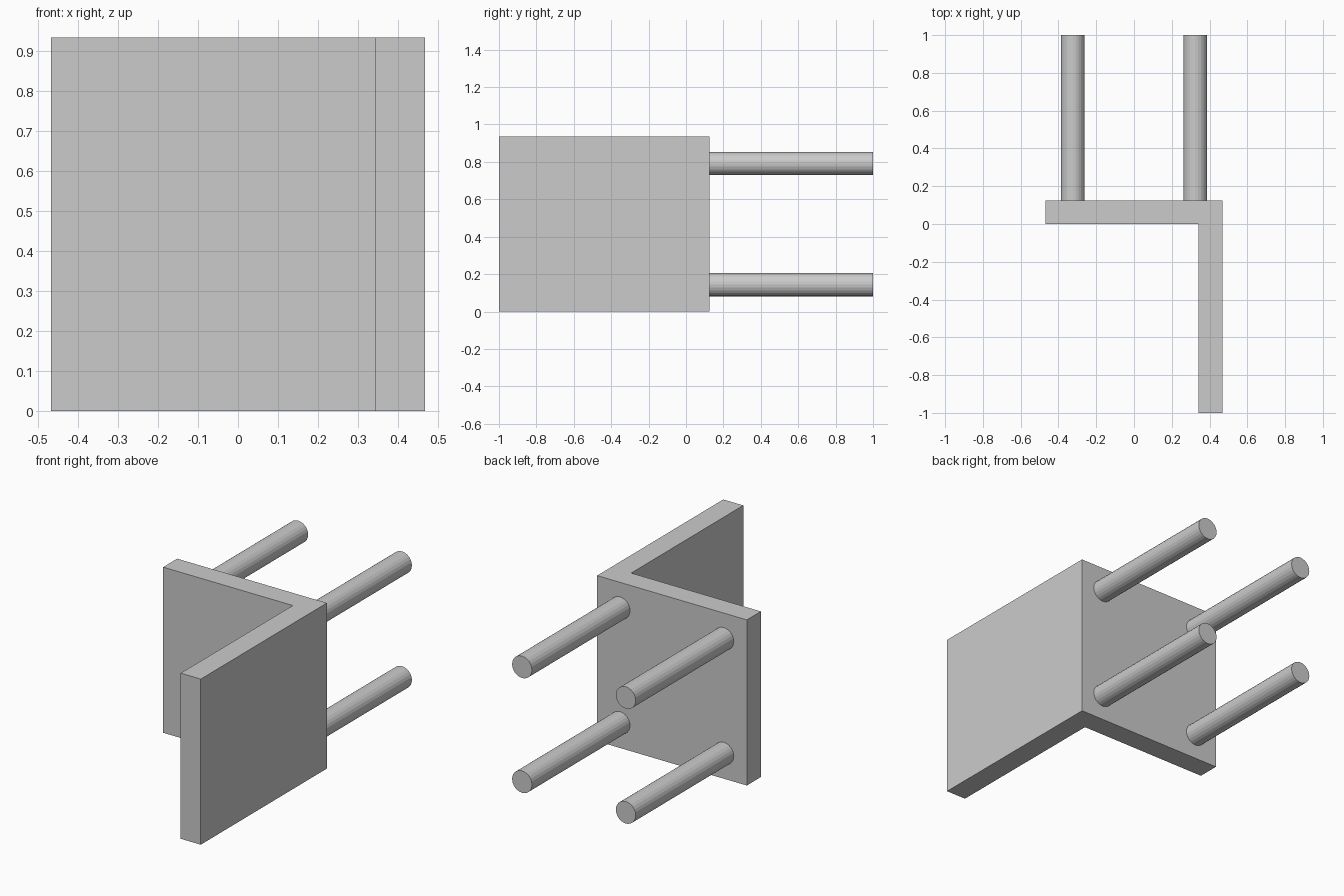
import bpy
import math

default = bpy.data.objects.get("Cube")
if default:
    bpy.data.objects.remove(default, do_unlink=True)

grey = bpy.data.materials.new("light grey")
grey.use_nodes = True
colour = (0.6, 0.6, 0.6, 1)
grey.diffuse_color = colour
grey.node_tree.nodes["Principled BSDF"].inputs["Base Color"].default_value = colour

HALF = 0.4675       # half the plate width and height
THICK = 0.125       # plate thickness
ROD_RADIUS = 0.062
ROD_OFFSET = 0.324  # rod distance from the plate centre


# L-shaped bracket: outline seen from above, extruded upward
outline = [(-HALF, 0), (HALF - THICK, 0), (HALF - THICK, -1),
           (HALF, -1), (HALF, THICK), (-HALF, THICK)]
count = len(outline)
verts = [(x, y, z) for z in (0, 2 * HALF) for x, y in outline]
faces = [tuple(reversed(range(count))), tuple(range(count, 2 * count))]
for i in range(count):
    j = (i + 1) % count
    faces.append((i, j, j + count, i + count))
mesh = bpy.data.meshes.new("corner_bracket")
mesh.from_pydata(verts, [], faces)
mesh.materials.append(grey)
bracket = bpy.data.objects.new("corner_bracket", mesh)
bpy.context.collection.objects.link(bracket)

# Four faceted rods standing out of the back plate
for side, sx in (("left", 1), ("right", -1)):
    for level, sz in (("upper", 1), ("lower", -1)):
        bpy.ops.mesh.primitive_cylinder_add(
            vertices=24, radius=ROD_RADIUS, depth=1 - THICK,
            location=(sx * ROD_OFFSET, (1 + THICK) / 2, HALF + sz * ROD_OFFSET),
            rotation=(math.pi / 2, 0, 0))
        rod = bpy.context.object
        rod.name = f"{level}_{side}_rod"
        rod.data.materials.append(grey)
